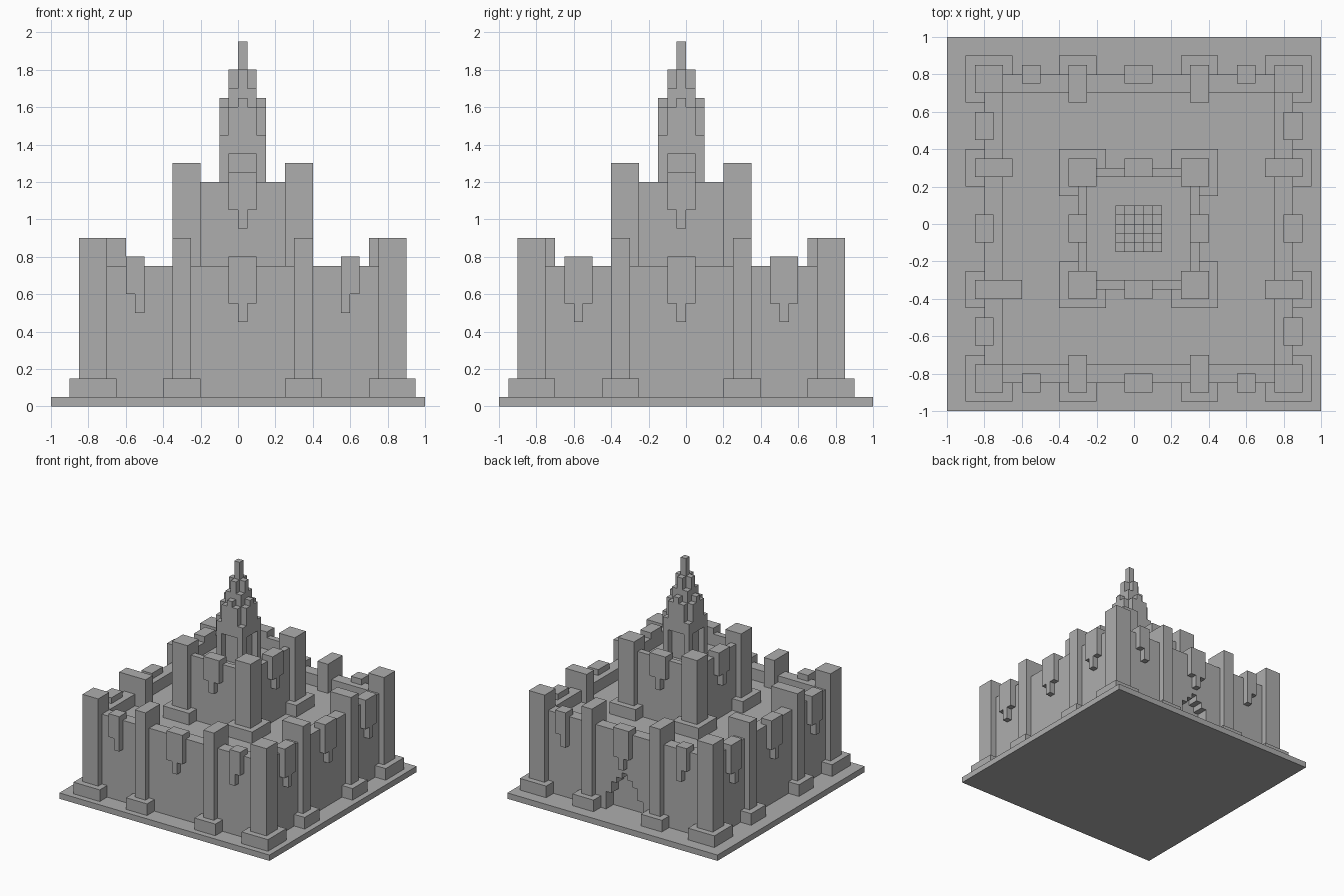
import bpy
import bmesh
from mathutils import Matrix, Vector
from math import pi

cube = bpy.data.objects.get("Cube")
if cube:
    bpy.data.objects.remove(cube)

stone = bpy.data.materials.new("grey stone")
stone.use_nodes = True
GREY = (0.42, 0.42, 0.42, 1)
stone.diffuse_color = GREY
stone.node_tree.nodes["Principled BSDF"].inputs["Base Color"].default_value = GREY

CENTRE = Vector((0.025, -0.025, 0))   # the castle sits half a block off the slab centre


def panel(name, outline, y0, y1, turn=0, centre=CENTRE):
    """Extrude an x-z outline from y0 to y1, then quarter-turn it about the centre."""
    bm = bmesh.new()
    face = bm.faces.new([bm.verts.new((x, y0, z)) for x, z in outline])
    new = bmesh.ops.extrude_face_region(bm, geom=[face])["geom"]
    bmesh.ops.translate(bm, vec=(0, y1 - y0, 0),
                        verts=[v for v in new if isinstance(v, bmesh.types.BMVert)])
    bmesh.ops.recalc_face_normals(bm, faces=bm.faces)
    bm.transform(Matrix.Translation(centre) @ Matrix.Rotation(turn * pi / 2, 4, 'Z'))
    mesh = bpy.data.meshes.new(name)
    bm.to_mesh(mesh)
    bm.free()
    mesh.materials.append(stone)
    ob = bpy.data.objects.new(name, mesh)
    bpy.context.collection.objects.link(ob)
    return ob


def box(name, x0, x1, y0, y1, z0, z1, turn=0, centre=CENTRE):
    outline = [(x0, z0), (x1, z0), (x1, z1), (x0, z1)]
    return panel(name, outline, y0, y1, turn, centre)


def bracket(name, x, outer, top, drop, turn):
    """Hanging wall bracket with a central tip."""
    low = top - drop
    half = [(0.025, low - 0.1), (0.025, low), (0.075, low), (0.075, top)]
    outline = [(x + u, z) for u, z in half] + [(x - u, z) for u, z in reversed(half)]
    panel(name, outline, -outer, -outer + 0.1, turn)


def corner(name, inner, outer, z0, z1, turn):
    """Square tower on a wider plinth."""
    box(name + "_plinth", inner - 0.05, outer + 0.05, -outer - 0.05, 0.05 - inner, z0, z0 + 0.1, turn)
    box(name, inner, outer, -outer, -inner, z0, z1, turn)


# Ground slab and the raised courts
box("ground_slab", -1, 1, -1, 1, 0, 0.05, centre=Vector())
box("lower_court", -0.725, 0.725, -0.725, 0.725, 0.05, 0.65)
box("upper_court", -0.275, 0.275, -0.275, 0.275, 0.65, 1.1)

# Stepped gateway outline, used in the back wall only
steps = [(0.175, 0.05), (0.175, 0.2), (0.125, 0.2), (0.125, 0.3),
         (0.075, 0.3), (0.075, 0.35), (0.025, 0.35), (0.025, 0.4)]
gate = [(-x, z) for x, z in steps] + list(reversed(steps))

for turn, side in enumerate(("front", "left", "back", "right")):
    # Outer wall
    wall = [(-0.75, 0.75), (-0.75, 0.05)]
    if side == "back":
        wall += gate
    wall += [(0.75, 0.05), (0.75, 0.75)]
    panel(side + "_outer_wall", wall, -0.825, -0.725, turn)
    corner(side + "_outer_tower", 0.725, 0.875, 0.05, 0.9, turn)

    # Buttress pillars, one of them deeper than the rest
    for s in (-1, 1):
        x = s * 0.325
        deep = 0.05 if side == "right" and s > 0 else 0
        box(side + "_pillar", x - 0.05, x + 0.05, -0.875, -0.675 + deep, 0.05, 0.9, turn)
        box(side + "_pillar_plinth", x - 0.1, x + 0.1, -0.925, -0.725, 0.05, 0.15, turn)

        # Brackets beside the pillars
        if side in ("front", "back"):
            hook = [(0.525, 0.8), (0.525, 0.5), (0.575, 0.5),
                    (0.575, 0.6), (0.625, 0.6), (0.625, 0.8)]
            panel(side + "_side_bracket", [(s * u, z) for u, z in hook], -0.875, -0.775, turn)
        else:
            bracket(side + "_side_bracket", s * 0.55, 0.875, 0.8, 0.25, turn)
    bracket(side + "_outer_bracket", 0, 0.875, 0.8, 0.25, turn)

    # Inner keep
    box(side + "_keep_wall", -0.25, 0.25, -0.325, -0.275, 0.65, 1.2, turn)
    corner(side + "_keep_tower", 0.225, 0.375, 0.65, 1.3, turn)
    bracket(side + "_keep_bracket", 0, 0.375, 1.25, 0.2, turn)

# Central spire: stepped columns, with niches under the outer ring
heights = {(0, 0): 1.95, (0, 1): 1.8, (1, 1): 1.7,
           (0, 2): 1.65, (1, 2): 1.6, (2, 2): 1.45}
for i in range(-2, 3):
    for j in range(-2, 3):
        ring = tuple(sorted((abs(i), abs(j))))
        base = 1.35 if ring in ((0, 2), (1, 2)) else 1.1
        x, y = i * 0.05, j * 0.05
        box("spire_column", x - 0.025, x + 0.025, y - 0.025, y + 0.025, base, heights[ring])
